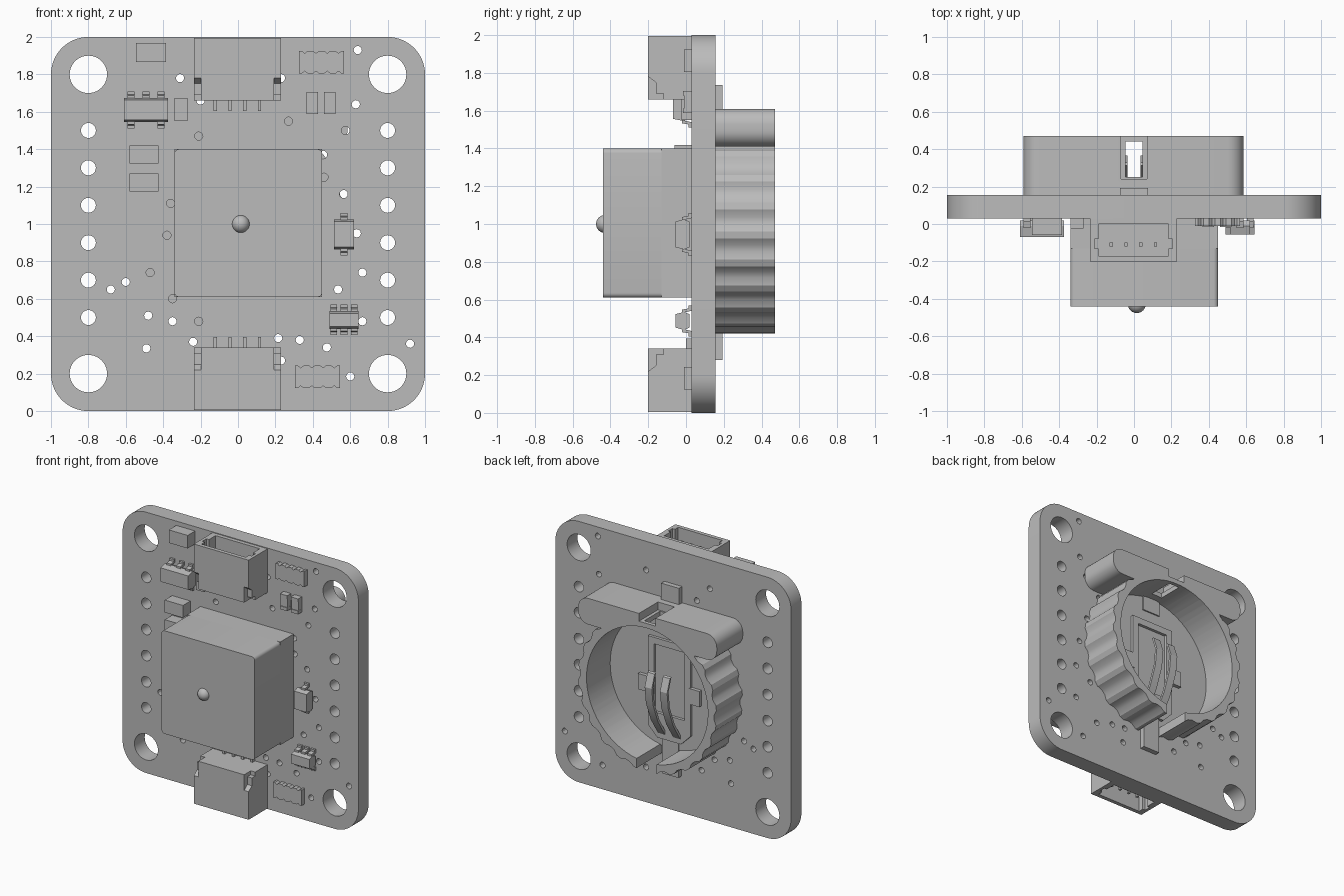
import bpy
import bmesh
from math import sin, cos, pi, radians
from mathutils import Matrix, Vector

default = bpy.data.objects.get("Cube")
if default:
    bpy.data.objects.remove(default)

grey = bpy.data.materials.new("plain_grey")
grey.use_nodes = True
tone = (0.5, 0.5, 0.5, 1)
grey.diffuse_color = tone
grey.node_tree.nodes["Principled BSDF"].inputs["Base Color"].default_value = tone

FACE, BACK = 0.03, 0.155      # front and rear faces of the board
parts = []


def finish(name, mesh):
    mesh.materials.clear()
    mesh.materials.append(grey)
    for face in mesh.polygons:
        face.material_index = 0
    ob = bpy.data.objects.new(name, mesh)
    bpy.context.collection.objects.link(ob)
    parts.append(ob)
    return ob


def prism(name, loops, lo, hi, sideways=False):
    """Extrude flat loops (x, z) along y, or (y, z) along x when sideways."""
    curve = bpy.data.curves.new(name, "CURVE")
    curve.dimensions = "2D"
    curve.fill_mode = "BOTH"
    curve.extrude = (hi - lo) / 2
    for loop in loops:
        spline = curve.splines.new("POLY")
        spline.points.add(len(loop) - 1)
        for point, (a, b) in zip(spline.points, loop):
            point.co = (a, b, 0, 1)
        spline.use_cyclic_u = True
    temp = bpy.data.objects.new(name, curve)
    bpy.context.collection.objects.link(temp)
    graph = bpy.context.evaluated_depsgraph_get()
    mesh = bpy.data.meshes.new_from_object(temp.evaluated_get(graph))
    bpy.data.objects.remove(temp)
    middle = (lo + hi) / 2
    turn = Matrix.Rotation(pi / 2, 4, "X")
    if sideways:
        turn = Matrix.Rotation(pi / 2, 4, "Z") @ turn
    shift = Vector((middle, 0, 0)) if sideways else Vector((0, middle, 0))
    mesh.transform(Matrix.Translation(shift) @ turn)
    bm = bmesh.new()
    bm.from_mesh(mesh)
    bmesh.ops.remove_doubles(bm, verts=bm.verts, dist=0.0001)
    bmesh.ops.recalc_face_normals(bm, faces=bm.faces)
    bm.to_mesh(mesh)
    bm.free()
    return finish(name, mesh)


def box(name, x, y, z):
    """Block from three (low, high) ranges."""
    bm = bmesh.new()
    bmesh.ops.create_cube(bm, size=1)
    for v in bm.verts:
        v.co = [r[0] if c < 0 else r[1] for c, r in zip(v.co, (x, y, z))]
    mesh = bpy.data.meshes.new(name)
    bm.to_mesh(mesh)
    bm.free()
    return finish(name, mesh)


def combine(target, tool, operation="DIFFERENCE"):
    mod = target.modifiers.new("combine", "BOOLEAN")
    mod.operation = operation
    mod.solver = "EXACT"
    mod.object = tool
    bpy.context.view_layer.objects.active = target
    bpy.ops.object.modifier_apply(modifier=mod.name)
    parts.remove(tool)
    bpy.data.objects.remove(tool)


def circle(x, z, r, n=24):
    return [(x + r * cos(2 * pi * i / n), z + r * sin(2 * pi * i / n)) for i in range(n)]


def rounded(x, z, r, n=8):
    """Rectangle outline with rounded corners."""
    corners = [(x[1], z[1]), (x[0], z[1]), (x[0], z[0]), (x[1], z[0])]
    points = []
    for k, (cx, cz) in enumerate(corners):
        cx += -r if cx == x[1] else r
        cz += -r if cz == z[1] else r
        for i in range(n + 1):
            a = pi / 2 * (k + i / n)
            points.append((cx + r * cos(a), cz + r * sin(a)))
    return points


# Circuit board with mounting holes, pin holes and vias
vias = [(-.31, 1.78), (.64, 1.93), (-.2, 1.66), (.63, 1.64), (.575, 1.5), (.455, 1.37),
        (.565, 1.16), (.635, .95), (.665, .74), (.535, .65), (-.6, .69), (-.68, .65),
        (-.48, .51), (-.35, .48), (-.49, .335), (-.24, .37), (.215, .39), (.33, .38),
        (.475, .34), (.6, .185), (.92, .36), (.665, .48), (.23, .27), (.23, 1.78),
        (-.21, 1.47), (.27, 1.55), (.46, 1.25), (-.36, 1.11), (-.38, .94), (-.47, .74),
        (-.35, .6), (-.21, .48)]
holes = [circle(x, z, .022, 12) for x, z in vias]
for x in (-.8, .8):
    holes += [circle(x, z, .1, 40) for z in (.2, 1.8)]
    holes += [circle(x, .5 + .2 * i, .04) for i in range(6)]
prism("circuit_board", [rounded((-1, 1), (0, 2), .2, 14)] + holes, FACE, BACK)

# Large sensor block with a domed window
box("sensor_base", (-.34, .45), (-.13, FACE), (.61, 1.4))
prism("sensor_cover", [rounded((-.34, .45), (.61, 1.4), .025, 5)], -.44, -.13)
bm = bmesh.new()
bmesh.ops.create_uvsphere(bm, u_segments=24, v_segments=14, radius=.048)
bmesh.ops.translate(bm, verts=bm.verts, vec=(.015, -.428, 1))
dome = bpy.data.meshes.new("sensor_dome")
bm.to_mesh(dome)
bm.free()
finish("sensor_dome", dome)

# Top connector, then a mirrored copy at the bottom
first = len(parts)
shell = box("connector_shell", (-.235, .23), (-.2, FACE), (1.66, 1.995))
combine(shell, box("cavity", (-.19, .185), (-.17, 0), (1.74, 2.1)))
combine(shell, box("key_slot", (-.212, .207), (-.13, -.08), (1.74, 2.1)))
for x in ((-.3, -.197), (.192, .3)):
    ear = [(-.25, 1.6), (-.12, 1.6), (-.12, 1.69), (-.16, 1.69), (-.16, 1.75),
           (-.2, 1.78), (-.25, 1.78)]
    combine(shell, prism("ear_notch", [ear], *x, sideways=True))
for i in range(4):
    x = -.122 + .079 * i
    box("connector_pin", (x - .009, x + .009), (-.12, -.1), (1.73, 1.93))
    box("connector_lead", (x - .009, x + .009), (0, FACE), (1.605, 1.67))
flip = Matrix.Translation((0, 0, 2)) @ Matrix.Scale(-1, 4, (0, 0, 1))
for ob in parts[first:]:
    copy = ob.data.copy()
    copy.transform(flip)
    copy.flip_normals()
    finish("lower_" + ob.name.split(".")[0], copy)

# Plain surface-mount blocks
for x, z, w, h, front in [(-.465, 1.917, .16, .1, -.06), (-.305, 1.612, .07, .125, -.025),
                          (-.502, 1.372, .155, .095, -.06), (-.502, 1.222, .155, .095, -.06)]:
    box("block_component", (x - w / 2, x + w / 2), (front, FACE), (z - h / 2, z + h / 2))

# Small two-terminal parts with raised end caps
for x in (.397, .49):
    box("small_component", (x - .03, x + .03), (-.01, FACE), (1.6, 1.69))
    for z in (1.587, 1.68):
        box("end_cap", (x - .031, x + .031), (-.016, FACE), (z, z + .025))

# Resistor arrays with scalloped long edges
for x, z in ((.447, 1.865), (.425, .183)):
    dip = [.012 if i % 4 == 2 else 0 for i in range(17)]
    top = [(x - .12 + .015 * i, z + .06 - dip[i]) for i in range(17)]
    bottom = [(a, 2 * z - b) for a, b in reversed(top)]
    prism("resistor_array", [top + bottom], -.01, FACE)


# Leaded chips with tapered bodies and bent legs
def chip(x, z, w, h, front, upper, lower, leg):
    t = .012
    lo, hi = z - h / 2, z + h / 2
    body = [(.018, lo + t), (-.012, lo), (front, lo + t),
            (front, hi - t), (-.012, hi), (.018, hi - t)]
    prism("chip_body", [body], x - w / 2, x + w / 2, sideways=True)
    for side, spots in ((1, upper), (-1, lower)):
        e = h / 2
        bend = [(-.022, e - .015), (-.022, e + .012), (.013, e + .018), (.013, e + leg),
                (FACE, e + leg), (FACE, e + .006), (-.006, e - .002), (-.006, e - .015)]
        for s in spots:
            loop = [(y, z + side * d) for y, d in bend]
            prism("chip_leg", [loop], x + s - .018, x + s + .018, sideways=True)


chip(-.492, 1.61, .235, .13, -.07, (-.08, 0, .08), (-.08, .08), .034)
chip(.567, .487, .155, .095, -.055, (-.055, 0, .055), (-.055, 0, .055), .034)
chip(.567, .945, .105, .16, -.055, (0,), (0,), .034)

# Coin cell holder: ribbed ring joined to a rounded bar
rim = []
for i in range(96):
    a = 2 * pi * i / 96
    r = .588 if (i // 2) % 2 else .568
    rim.append((r * cos(a), 1 + r * sin(a)))
holder = prism("battery_holder", [rim], BACK, .47)
combine(holder, prism("bar", [rounded((-.59, .585), (1.41, 1.61), .085)], BACK, .47), "UNION")
combine(holder, prism("bore", [circle(0, 1, .515, 72)], .1, .6))
combine(holder, box("lower_gap", (-.08, .09), (.1, .6), (.3, .7)))
combine(holder, box("bar_notch", (-.07, .07), (.24, .6), (1.55, 1.7)))
combine(holder, box("bar_slot", (-.045, .045), (.25, .44), (1.4, 1.7)))
prism("holder_floor", [circle(0, 1, .52, 72)], BACK, .183)

# Metal contact: framed plate, side tabs, solder tabs and spring fingers
frame = [(-.18, .63), (-.1, .55), (.1, .55), (.18, .63), (.18, 1.31), (-.18, 1.31)]
window = [(-.13, .74), (.13, .74), (.13, 1.26), (-.13, 1.26)]
prism("contact_plate", [frame, window], .183, .205)
for side in (-1, 1):
    x = sorted((side * .17, side * .26))
    box("contact_side_tab", x, (.183, .21), (.88, 1))
box("upper_solder_tab", (-.075, .075), (BACK, .193), (1.4, 1.735))
box("lower_solder_tab", (-.07, .07), (BACK, .193), (.28, .58))
spring = [(.2, .58), (.29, .72), (.35, .87), (.365, 1), (.33, 1.1)]
strip = spring + [(y - .018, z + .006) for y, z in reversed(spring)]
for x in (-.065, .065):
    prism("spring_finger", [strip], x - .03, x + .03, sideways=True)

# Smooth the curved walls, keep the edges crisp
bpy.ops.object.select_all(action="DESELECT")
for ob in parts:
    ob.select_set(True)
bpy.context.view_layer.objects.active = parts[0]
bpy.ops.object.shade_smooth_by_angle(angle=radians(25))
